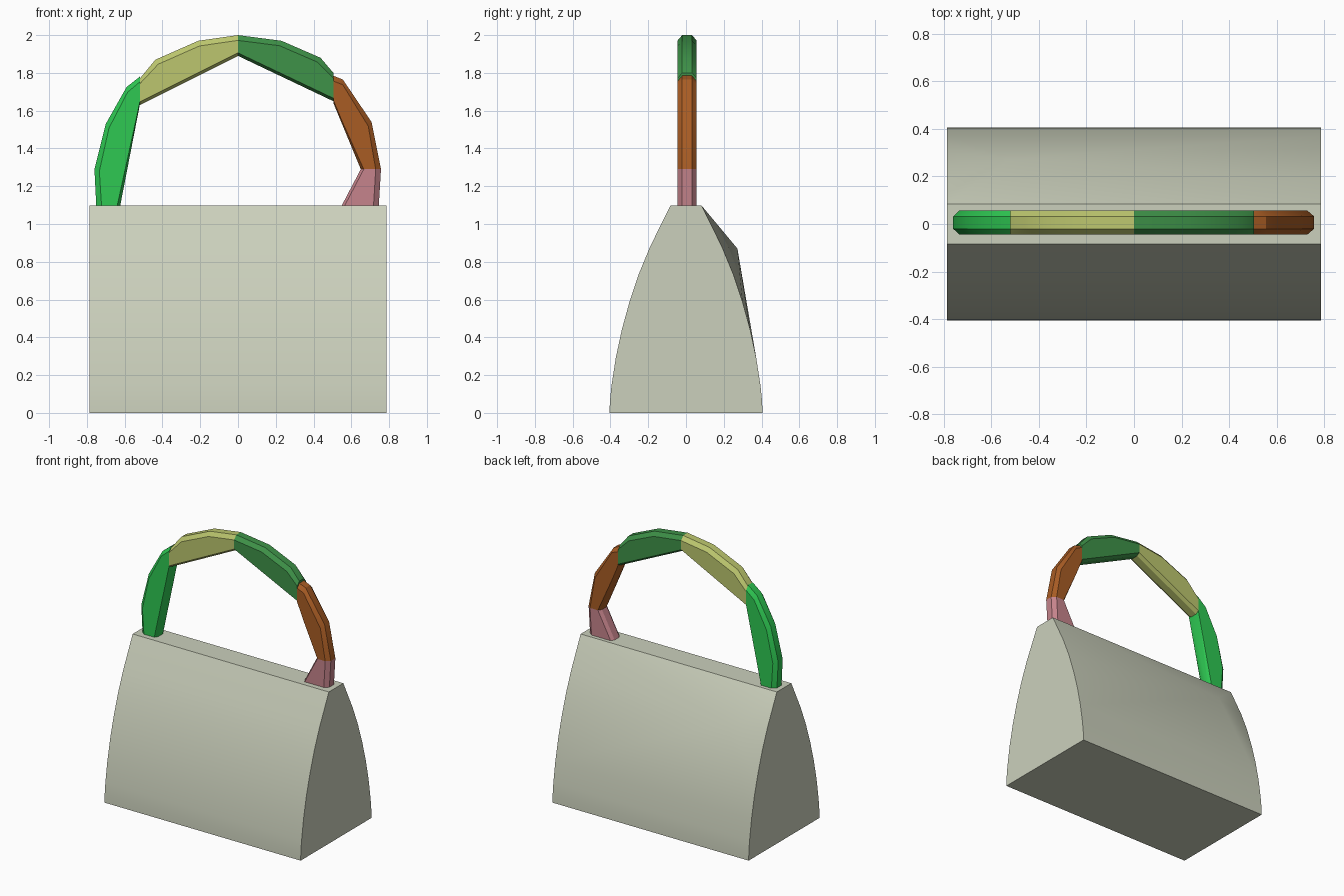
import bpy, bmesh, math
from mathutils import Vector

cube = bpy.data.objects.get("Cube")
if cube:
    bpy.data.objects.remove(cube, do_unlink=True)


def material(name, rgb):
    # 8-bit display colour converted to linear
    lin = [((c / 255 + 0.055) / 1.055) ** 2.4 for c in rgb]
    m = bpy.data.materials.new(name)
    m.use_nodes = True
    m.diffuse_color = (*lin, 1)
    m.node_tree.nodes["Principled BSDF"].inputs["Base Color"].default_value = (*lin, 1)
    return m


def hull(name, points, mat):
    # Convex solid around a set of points
    bm = bmesh.new()
    for p in points:
        bm.verts.new(p)
    bmesh.ops.convex_hull(bm, input=bm.verts)
    bmesh.ops.delete(bm, geom=[v for v in bm.verts if not v.link_faces], context='VERTS')
    bmesh.ops.dissolve_limit(bm, angle_limit=math.radians(1), verts=bm.verts, edges=bm.edges)
    bmesh.ops.recalc_face_normals(bm, faces=bm.faces)
    me = bpy.data.meshes.new(name)
    bm.to_mesh(me)
    bm.free()
    me.materials.append(mat)
    ob = bpy.data.objects.new(name, me)
    bpy.context.collection.objects.link(ob)
    bpy.ops.object.select_all(action='DESELECT')
    ob.select_set(True)
    bpy.context.view_layer.objects.active = ob
    bpy.ops.object.shade_smooth_by_angle(angle=math.radians(30))


def handle_piece(name, outer, inner, mat):
    # Outer arc over a straight inner chord, with chamfered long edges
    n = len(outer) - 1
    a, b = Vector(inner[0]), Vector(inner[1])
    pairs = []
    for i, p in enumerate(outer):
        p, q = Vector(p), a.lerp(b, i / n)
        step = (q - p).normalized()
        pairs += [(p, p + step * 0.028), (q, q - step * 0.016)]
    points = []
    for edge, side in pairs:
        for s in (-1, 1):
            points.append((edge.x, 0.006 + s * 0.026, edge.y))
            points.append((side.x, 0.006 + s * 0.05, side.y))
    hull(name, points, mat)


# Bag body: mirrored curved profile, with one bulge on the back
half = [(0.083, 1.097), (0.19, 0.88), (0.25, 0.735), (0.3, 0.585),
        (0.34, 0.44), (0.372, 0.29), (0.395, 0.14), (0.403, 0.06), (0.405, 0)]
body = [(x, s * y, z) for x in (-0.785, 0.785) for s in (-1, 1) for y, z in half]
body.append((-0.52, 0.272, 0.87))
hull("bag_body", body, material("pale sage", (203, 208, 188)))

# Arched handle in five coloured pieces
handle_piece("handle_left_post",
             [(-0.75, 1.09), (-0.76, 1.29), (-0.7, 1.53), (-0.59, 1.725), (-0.52, 1.78)],
             [(-0.625, 1.09), (-0.52, 1.63)], material("bright green", (46, 200, 82)))
handle_piece("handle_left_arch",
             [(-0.52, 1.77), (-0.437, 1.87), (-0.21, 1.97), (0, 2)],
             [(-0.52, 1.63), (0, 1.89)], material("olive yellow", (188, 198, 110)))
handle_piece("handle_right_arch",
             [(0, 2), (0.23, 1.97), (0.437, 1.88), (0.505, 1.8)],
             [(0, 1.89), (0.505, 1.65)], material("dark green", (62, 146, 72)))
handle_piece("handle_right_post",
             [(0.505, 1.785), (0.555, 1.765), (0.707, 1.54), (0.757, 1.29)],
             [(0.505, 1.64), (0.65, 1.29)], material("rust brown", (168, 92, 36)))
handle_piece("handle_right_foot",
             [(0.757, 1.29), (0.745, 1.09)],
             [(0.65, 1.29), (0.545, 1.09)], material("dusty pink", (198, 132, 140)))
